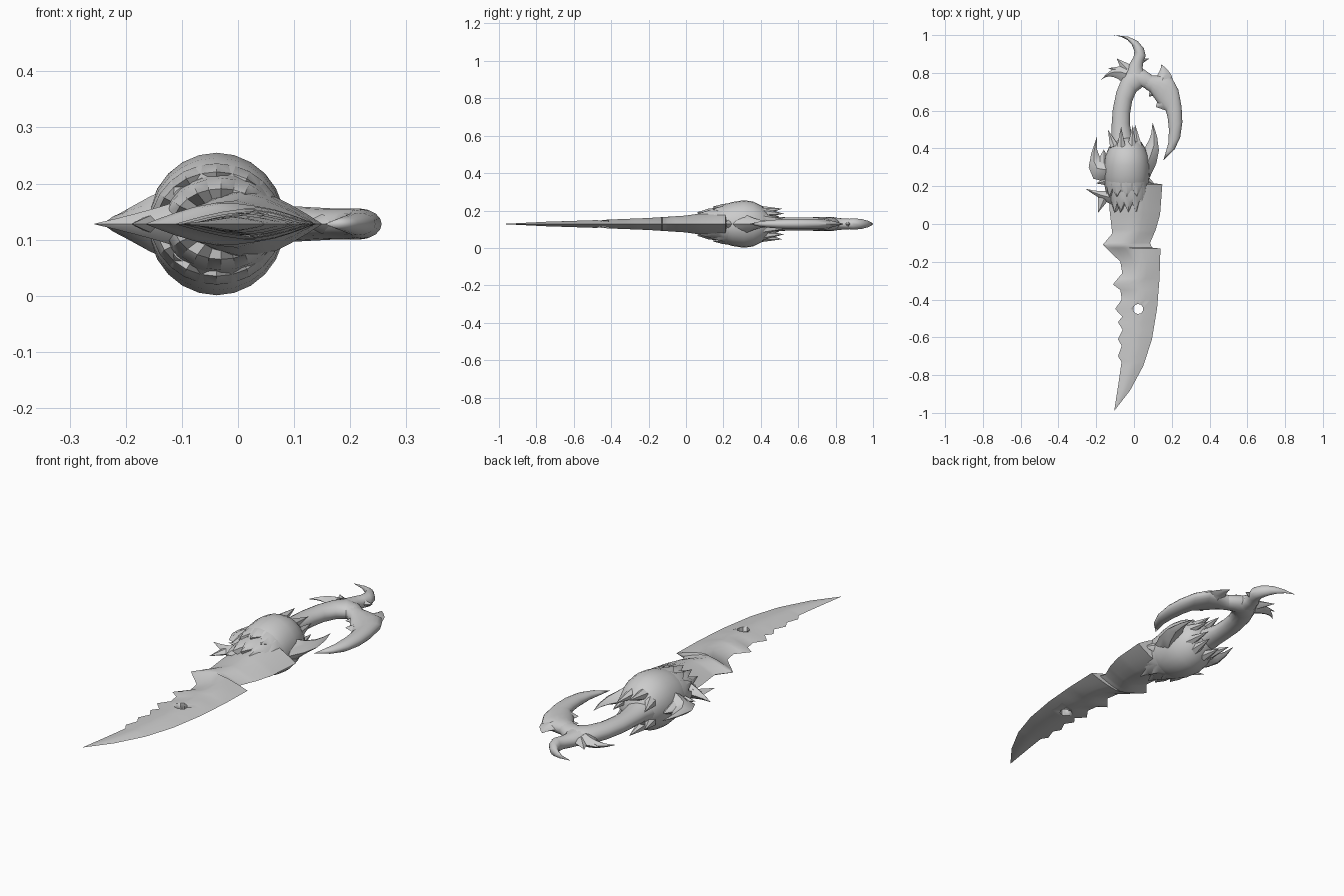
import bpy, bmesh, math
from mathutils import Vector

if "Cube" in bpy.data.objects:
    bpy.data.objects.remove(bpy.data.objects["Cube"])

ZC = 0.128  # mid-plane height


def finish(bm, name, angle=35):
    bmesh.ops.remove_doubles(bm, verts=bm.verts, dist=0.0004)
    bmesh.ops.recalc_face_normals(bm, faces=bm.faces)
    me = bpy.data.meshes.new(name)
    bm.to_mesh(me)
    bm.free()
    for p in me.polygons:
        p.use_smooth = True
    me.set_sharp_from_angle(angle=math.radians(angle))
    ob = bpy.data.objects.new(name, me)
    bpy.context.collection.objects.link(ob)
    return ob


def loft(name, stations, section, n=8):
    """Skin between two edge lines; station = (ax, ay, bx, by, half thickness)."""
    bm = bmesh.new()
    rings = []
    for ax, ay, bx, by, h in stations:
        up, down = [], []
        for i in range(n + 1):
            t = -math.cos(math.pi * i / n)
            x, y = ax + (bx - ax) * (t + 1) / 2, ay + (by - ay) * (t + 1) / 2
            z = h * section(abs(t))
            up.append((x, y, ZC + z))
            down.append((x, y, ZC - z))
        rings.append([bm.verts.new(c) for c in up + down[-2:0:-1]])
    m = 2 * n
    for a, b in zip(rings, rings[1:]):
        for i in range(m):
            bm.faces.new((a[i], a[(i + 1) % m], b[(i + 1) % m], b[i]))
    bm.faces.new(rings[0])
    bm.faces.new(rings[-1])
    return finish(bm, name)


def lens(t):
    return max(0, 1 - t ** 1.4)


def oval(t):
    return math.sqrt(max(0, 1 - t * t))


def thorn(name, a, b, tip, h, bend=(0, 0)):
    """Flat curved spike from base edge a-b to a tip."""
    st = []
    for i in range(6):
        f = i / 5
        k = 4 * f * (1 - f)
        p = Vector(a).lerp(Vector(tip), f) + Vector(bend) * k
        q = Vector(b).lerp(Vector(tip), f) + Vector(bend) * k
        st.append((*p, *q, h * (1 - f)))
    return loft(name, st, lens, 6)


def at(line, y):
    for (x0, y0), (x1, y1) in zip(line, line[1:]):
        if y0 <= y <= y1:
            return x0 + (x1 - x0) * (y - y0) / (y1 - y0)
    return line[-1][0]


# blade: toothed left edge, sweeping right edge
left = [(-.105, -.99), (-.08, -.83), (-.066, -.73), (-.085, -.70), (-.065, -.645), (-.085, -.61),
        (-.06, -.56), (-.085, -.52), (-.062, -.49), (-.1, -.45), (-.065, -.40), (-.072, -.35),
        (-.112, -.32), (-.062, -.26), (-.072, -.20), (-.165, -.11), (-.115, -.05), (-.13, .08), (-.13, .24)]
right = [(-.105, -.99), (-.02, -.88), (.05, -.75), (.095, -.61), (.122, -.45), (.135, -.29),
         (.14, -.13), (.095, -.145 + .02), (.085, -.10), (.115, -.03), (.138, .05), (.15, .21), (.07, .22), (.07, .24)]
thick = [(0, -.99), (.012, -.75), (.02, -.5), (.032, -.2), (.045, 0), (.06, .1), (.07, .24)]
ys = sorted({y for _, y in left + right} | {-.93, -.2, 0, .15})
blade = loft("blade", [(at(left, y), y, at(right, y), y, at(thick, y)) for y in ys], lens, 10)

# hole through the blade
bm = bmesh.new()
bmesh.ops.create_cone(bm, cap_ends=True, segments=10, radius1=.027, radius2=.027, depth=.3)
cutter = finish(bm, "hole_cutter")
cutter.location = (.022, -.45, ZC)
cutter.hide_render = True
cutter.hide_viewport = True
cut = blade.modifiers.new("hole", 'BOOLEAN')
cut.operation = 'DIFFERENCE'
cut.object = cutter
cut.solver = 'EXACT'


# bulb and jagged scale collars around the guard
def bulb(name, cx, stations, n=24):
    """Rings along y; station = (y, x radius, z radius, zigzag)."""
    bm = bmesh.new()
    rings = []
    for y, rx, rz, zig in stations:
        rings.append([bm.verts.new((cx + rx * math.cos(2 * math.pi * i / n), y + (zig if i % 2 else -zig),
                                    ZC + rz * math.sin(2 * math.pi * i / n))) for i in range(n)])
    for a, b in zip(rings, rings[1:]):
        for i in range(n):
            bm.faces.new((a[i], a[(i + 1) % n], b[(i + 1) % n], b[i]))
    for ring, y in ((rings[0], stations[0][0] + .03), (rings[-1], stations[-1][0])):
        c = bm.verts.new((cx, y, ZC))
        for i in range(n):
            bm.faces.new((ring[i], ring[(i + 1) % n], c))
    return finish(bm, name, 40)


bulb("guard_bulb", -.038, [(.17, .10, .085, 0), (.21, .114, .106, 0), (.25, .12, .118, 0), (.31, .122, .127, 0),
                           (.36, .114, .12, 0), (.40, .098, .10, 0), (.43, .08, .073, 0), (.455, .05, .04, 0)])
bulb("front_collar", -.03, [(.085, .085, .063, .025), (.13, .10, .082, .01), (.19, .105, .09, 0)])
bulb("rear_collar", -.038, [(.165, .108, .093, .022), (.21, .117, .108, .01), (.27, .118, .11, 0)])

# handle
loft("handle", [(-.13, .40, .01, .40, .055), (-.12, .46, -.01, .46, .042), (-.118, .53, -.022, .53, .036),
                (-.112, .61, -.02, .59, .036), (-.093, .70, -.01, .65, .036), (-.06, .78, .012, .70, .038),
                (-.02, .83, .045, .725, .038), (.05, .82, .075, .71, .035), (.10, .785, .09, .70, .03)], oval)

# finger hook curling back beside the handle
loft("finger_hook", [(.05, .81, .06, .715, .034), (.10, .785, .085, .70, .032), (.15, .785, .105, .67, .03),
                     (.20, .775, .13, .635, .028), (.235, .71, .168, .60, .028), (.252, .62, .178, .565, .028),
                     (.256, .54, .185, .50, .026), (.245, .46, .182, .43, .02), (.215, .395, .168, .38, .012),
                     (.155, .335, .155, .335, 0)], oval)

# pommel claw
loft("pommel_claw", [(-.05, .79, .07, .78, .036), (-.022, .85, .045, .825, .03), (-.002, .885, .05, .86, .028),
                     (.002, .915, .062, .89, .03), (-.012, .95, .052, .93, .026), (-.035, .975, .02, .968, .018),
                     (-.065, .99, -.03, .992, .009), (-.108, 1.0, -.108, 1.0, 0)], oval)

# spikes lying in the mid-plane: base a, base b, tip, thickness, bend
for name, *args in [
    ("pommel_spike_side", (.03, .88), (.03, .84), (.08, .875), .022),
    ("pommel_spike_long", (-.02, .84), (-.06, .75), (-.175, .762), .03, (-.005, .025)),
    ("pommel_spike_mid", (-.04, .84), (-.07, .79), (-.135, .825), .02),
    ("pommel_spike_top", (-.01, .84), (-.06, .80), (-.092, .877), .022),
    ("hook_spike_top", (.09, .75), (.205, .765), (.145, .845), .024, (.012, 0)),
    ("hook_tooth_upper", (.085, .72), (.12, .68), (.078, .675), .018),
    ("hook_tooth_lower", (.13, .67), (.17, .60), (.115, .62), .018),
    ("guard_spike_left", (-.08, .19), (-.08, .09), (-.258, .187), .05, (.01, -.015)),
    ("guard_spike_lower", (-.10, .17), (-.19, .15), (-.19, .06), .02),
    ("horn_tooth_left", (-.20, .32), (-.12, .32), (-.16, .395), .03),
    ("guard_tooth_left", (-.12, .20), (-.12, .27), (-.20, .215), .03),
    ("guard_tooth_right", (.06, .20), (.06, .27), (.115, .205), .03),
    ("horn_tooth_right", (.02, .36), (.07, .36), (.045, .425), .03),
]:
    thorn(name, *args)

# side horns
loft("left_horn", [(-.09, .21, -.09, .36, .075), (-.16, .225, -.15, .35, .05), (-.215, .24, -.175, .35, .028),
                   (-.24, .30, -.185, .365, .018), (-.226, .375, -.196, .395, .011), (-.197, .46, -.197, .46, 0)], lens)
loft("right_horn", [(.01, .24, .01, .38, .08), (.085, .25, .05, .385, .05), (.118, .32, .06, .41, .03),
                    (.132, .39, .08, .445, .018), (.122, .465, .092, .48, .01), (.098, .538, .098, .538, 0)], lens)

# small petals where the bulb meets the handle, above and below
for i, (bx, bz, tx, ty, tz) in enumerate([(-.068, .07, -.068, .515, .082), (-.012, .06, -.006, .525, .055),
                                          (-.105, .045, -.138, .50, .04), (.02, .03, .005, .53, .025)]):
    for s in (1, -1):
        bm = bmesh.new()
        bmesh.ops.create_cone(bm, cap_ends=True, segments=6, radius1=.026, radius2=0, depth=1)
        a, b = Vector((bx, .41, ZC + s * bz)), Vector((tx, ty, ZC + s * tz))
        rot = (b - a).to_track_quat('Z', 'Y')
        for v in bm.verts:
            v.co = (a + b) / 2 + rot @ Vector((v.co.x, v.co.y, v.co.z * (b - a).length))
        finish(bm, f"petal_{i}_{'upper' if s > 0 else 'lower'}")
